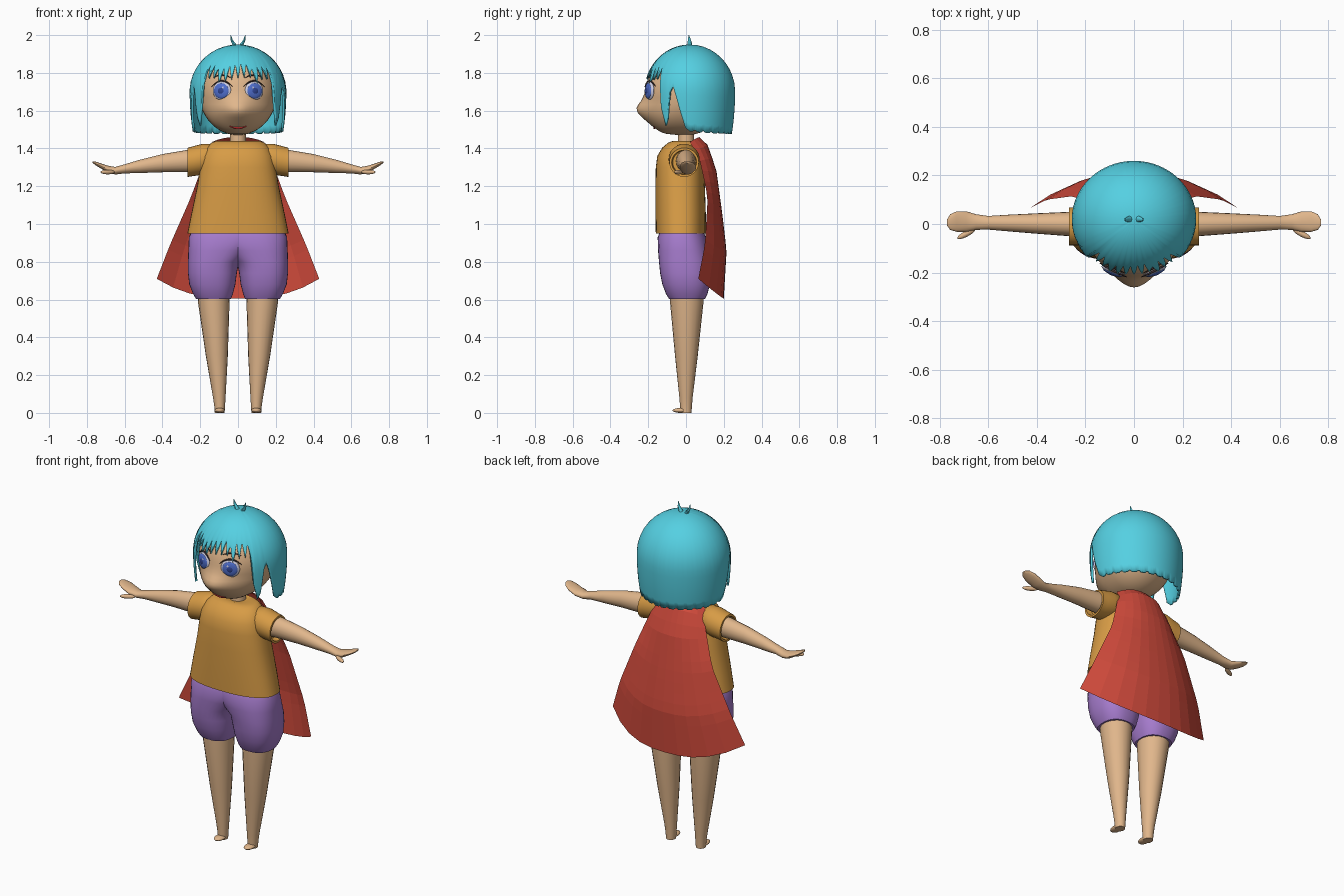
import bpy, bmesh, random
from math import sin, cos, pi, exp, sqrt, radians, copysign, acos
from mathutils import Matrix, Vector

if "Cube" in bpy.data.objects:
    bpy.data.objects.remove(bpy.data.objects["Cube"])

random.seed(4)


def mat(name, rgb):
    m = bpy.data.materials.new(name)
    m.diffuse_color = (*rgb, 1)
    m.use_nodes = True
    m.node_tree.nodes["Principled BSDF"].inputs["Base Color"].default_value = m.diffuse_color
    return m


SKIN = mat("skin", (0.75, 0.47, 0.26))
HAIR = mat("hair", (0.09, 0.63, 0.76))
SHIRT = mat("shirt", (0.68, 0.33, 0.06))
SHORTS = mat("shorts", (0.38, 0.20, 0.61))
CAPE = mat("cape", (0.64, 0.07, 0.045))
RED = mat("mouth", (0.55, 0.03, 0.03))
WHITE = mat("eye_white", (0.62, 0.62, 0.78))
BLUE = mat("iris", (0.08, 0.16, 0.62))
NAVY = mat("pupil", (0.03, 0.06, 0.30))
DARK = mat("lash", (0.05, 0.03, 0.03))


def finish(name, bm, m, mirror=False, smooth=45):
    bmesh.ops.recalc_face_normals(bm, faces=bm.faces)
    me = bpy.data.meshes.new(name)
    bm.to_mesh(me)
    bm.free()
    me.materials.append(m)
    ob = bpy.data.objects.new(name, me)
    bpy.context.collection.objects.link(ob)
    if mirror:
        ob.modifiers.new("mirror", 'MIRROR').use_mirror_merge = False
    if smooth:
        bpy.ops.object.select_all(action='DESELECT')
        ob.select_set(True)
        bpy.context.view_layer.objects.active = ob
        bpy.ops.object.shade_smooth_by_angle(angle=radians(smooth))
    return ob


def loft(name, rings, m, axis='Z', n=28, power=2.0, mirror=False):
    """rings: (centre x, y, z, radius 1, radius 2) across the given axis"""
    bm = bmesh.new()
    loops = []
    for x, y, z, r1, r2 in rings:
        loop = []
        for i in range(n):
            c, s = cos(2 * pi * i / n), sin(2 * pi * i / n)
            a = r1 * copysign(abs(c) ** (2 / power), c)
            b = r2 * copysign(abs(s) ** (2 / power), s)
            loop.append(bm.verts.new((x + a, y + b, z) if axis == 'Z' else (x, y + a, z + b)))
        loops.append(loop)
    for p, q in zip(loops, loops[1:]):
        for i in range(n):
            bm.faces.new((p[i], p[(i + 1) % n], q[(i + 1) % n], q[i]))
    bm.faces.new(loops[0])
    bm.faces.new(loops[-1])
    return finish(name, bm, m, mirror)


def ball(name, loc, scale, m, yaw=0, mirror=False):
    bm = bmesh.new()
    bmesh.ops.create_uvsphere(bm, u_segments=24, v_segments=14, radius=1)
    bm.transform(Matrix.Translation(loc) @ Matrix.Rotation(yaw, 4, 'Z') @ Matrix.Diagonal((*scale, 1)))
    return finish(name, bm, m, mirror)


def tube(name, pts, r, m):
    cu = bpy.data.curves.new(name, 'CURVE')
    cu.dimensions = '3D'
    cu.bevel_depth, cu.bevel_resolution = r, 2
    sp = cu.splines.new('POLY')
    sp.points.add(len(pts) - 1)
    for i, p in enumerate(pts):
        sp.points[i].co = (*p, 1)
        sp.points[i].radius = 0.3 + 0.7 * sin(pi * i / (len(pts) - 1))
    cu.materials.append(m)
    ob = bpy.data.objects.new(name, cu)
    bpy.context.collection.objects.link(ob)


def lerp(table, t):
    for (t0, *a), (t1, *b) in zip(table, table[1:]):
        if t <= t1:
            k = (t - t0) / (t1 - t0)
            return [p + (q - p) * k for p, q in zip(a, b)]
    return list(table[-1][1:])


# Head: sphere with a pointed nose and a forward chin
HR, HZ = (0.205, 0.215, 0.22), 1.69


def push(x, z):
    return -0.05 * exp(-(x / 0.09) ** 2 - ((z - 1.605) / 0.058) ** 2) - max(0, 1.65 - z) * 0.3


def face_y(x, z):
    return -HR[1] * sqrt(max(0, 1 - (x / HR[0]) ** 2 - ((z - HZ) / HR[2]) ** 2)) + push(x, z)


bm = bmesh.new()
bmesh.ops.create_uvsphere(bm, u_segments=56, v_segments=36, radius=1)
bm.transform(Matrix.Translation((0, 0, HZ)) @ Matrix.Diagonal((*HR, 1)))
for v in bm.verts:
    v.co.y += push(v.co.x, v.co.z) * min(1, max(0, -v.co.y / 0.06))
finish("head", bm, SKIN, smooth=80)
loft("neck", [(0, 0, 1.38, .045, .045), (0, 0, 1.52, .04, .04)], SKIN)

# Eyes, lashes and mouth laid on the face
ex, ez = 0.085, 1.705
yaw = radians(22)
out = Vector((sin(yaw), -cos(yaw), 0))
base = Vector((ex, face_y(ex, ez) + 0.004, ez))
for name, r, d, t, m in (("eye_white", .052, 0, .016, WHITE), ("iris", .042, .009, .010, BLUE),
                         ("pupil", .019, .015, .006, NAVY)):
    ball(name, base + out * d, (r, t, r * 0.97), m, yaw, True)
ball("eye_glint", base + out * .019 + Vector((-.012, 0, .016)), (.008, .004, .008), WHITE, yaw, True)
for sgn, side in ((1, "left"), (-1, "right")):
    for name, w, z0, h, r in (("lash", .055, 1.727, .030, .005), ("brow", .045, 1.775, .014, .004)):
        pts = [(ex + w * k / 6, z0 + h * (1 - (k / 6) ** 2)) for k in range(-6, 7)]
        tube(f"{side}_{name}", [(sgn * x, face_y(x, z) - .008, z) for x, z in pts], r, DARK)
pts = [(.045 * k / 6, 1.508 + .010 * (k / 6) ** 2) for k in range(-6, 7)]
tube("mouth", [(x, face_y(x, z) - .001, z) for x, z in pts], .006, RED)

# Hair: dome whose lower edge makes bangs, side locks, ear gaps and the bob
EDGE = [(48, 1.74), (50, 1.62), (56, 1.52), (60, 1.56), (64, 1.70), (68, 1.73), (72, 1.68),
        (78, 1.59), (84, 1.51), (90, 1.49), (120, 1.48), (180, 1.475)]
N, ROWS = 180, 16
tips = [random.uniform(-0.02, 0.02) for _ in range(60)]


def hair_edge(deg):
    a = abs(deg)
    if a < 48:
        k = int((deg + 180) // 8)
        f = abs(((deg + 180) % 8) / 4 - 1)
        return 1.762 + tips[k] + 0.075 * f
    return lerp(EDGE, a)[0] + (0.008 * (int(a) % 12 < 4) if a > 88 else 0)


bm = bmesh.new()
pole = bm.verts.new((0, 0.02, 1.95))
cols = []
for i in range(N):
    deg = -180 + 360 * i / N
    ph, zb = radians(deg), hair_edge(deg)
    end = acos((zb - 1.70) / 0.25) if zb > 1.70 else pi / 2 + (1.70 - zb) / 0.25
    col = []
    for j in range(1, ROWS + 1):
        a = end * j / ROWS
        low = max(0, a - pi / 2)
        r = sin(a) if a < pi / 2 else 1 - 0.09 * low ** 2
        z = 1.70 + 0.25 * cos(a) if a < pi / 2 else 1.70 - 0.25 * low
        col.append(bm.verts.new((0.256 * r * sin(ph), 0.02 - 0.24 * r * cos(ph), z)))
    cols.append(col)
for i in range(N):
    p, q = cols[i], cols[(i + 1) % N]
    bm.faces.new((pole, p[0], q[0]))
    for j in range(ROWS - 1):
        bm.faces.new((p[j], p[j + 1], q[j + 1], q[j]))
hair = finish("hair", bm, HAIR, smooth=60)
sol = hair.modifiers.new("thickness", 'SOLIDIFY')
sol.thickness, sol.offset = 0.012, -1
loft("hair_tuft", [(.012, .02, 1.935, .014, .014), (.022, .02, 1.955, .010, .012),
                   (.034, .018, 1.975, .006, .008), (.038, .015, 2.0, .001, .001)], HAIR, n=8, mirror=True)

# Shirt body and sleeves
body = [(.95, .24, -.14, .085), (.95, .268, -.16, .105), (1.05, .248, -.162, .105), (1.2, .216, -.162, .10),
        (1.3, .20, -.16, .095), (1.36, .187, -.152, .085), (1.405, .165, -.125, .07),
        (1.43, .14, -.095, .06), (1.44, .115, -.07, .05), (1.435, .06, -.05, .045)]
loft("shirt", [(0, (f + b) / 2, z, w, (b - f) / 2) for z, w, f, b in body], SHIRT, n=40, power=2.4)
loft("sleeve", [(.10, -.01, 1.35, .05, .05), (.14, -.01, 1.35, .075, .075), (.19, -.01, 1.342, .082, .082),
                (.235, -.01, 1.333, .078, .079), (.268, -.01, 1.326, .078, .077),
                (.268, -.01, 1.326, .066, .065), (.235, -.01, 1.326, .06, .06)], SHIRT, 'X', mirror=True)

# Arms with mitten hands
loft("arm", [(.2, 0, 1.335, .055, .06), (.27, 0, 1.333, .05, .059), (.40, .002, 1.322, .042, .048),
             (.52, .004, 1.305, .034, .035), (.60, .005, 1.292, .028, .024), (.65, .008, 1.282, .032, .02),
             (.69, .01, 1.291, .042, .018), (.73, .01, 1.309, .042, .013), (.757, .008, 1.322, .032, .009),
             (.77, .006, 1.328, .012, .004)], SKIN, 'X', 20, mirror=True)
ball("thumb", (.69, -.04, 1.275), (.042, .012, .012), SKIN, radians(-28), True)

# Shorts: overlapping puffed legs
puff = [(.965, -.15, .245, -.135, .09), (.93, -.14, .26, -.15, .105), (.86, -.07, .263, -.148, .118),
        (.80, -.005, .265, -.143, .126), (.74, .006, .265, -.137, .13), (.68, .014, .258, -.125, .126),
        (.63, .027, .238, -.106, .114), (.603, .037, .222, -.09, .10), (.605, .055, .2, -.07, .08)]
loft("shorts", [((a + b) / 2, (f + k) / 2, z, (b - a) / 2, (k - f) / 2) for z, a, b, f, k in puff],
     SHORTS, n=36, power=2.4, mirror=True)

# Legs and feet
loft("leg", [(.131, .005, .68, .088, .09), (.128, .004, .58, .083, .088), (.112, .002, .3, .058, .06),
             (.099, 0, .08, .033, .035), (.097, 0, .03, .028, .031), (.097, 0, .0, .026, .029)],
     SKIN, n=20, mirror=True)
ball("foot", (.097, -.028, .013), (.027, .043, .013), SKIN, 0, True)

# Cape: flat-faceted sheet swept from the collar to a flared hem
MID = [(0, .07, 1.46), (.06, .11, 1.43), (.2, .16, 1.29), (.45, .19, 1.07), (.7, .215, .86), (1, .2, .605)]
RIM = [(0, .135, .02, 1.435), (.15, .18, .075, 1.33), (.4, .25, .115, 1.14), (.75, .36, .10, .89), (1, .43, .065, .71)]
bm = bmesh.new()
rows = []
for j in range(15):
    (yc, zc), (xe, ye, ze) = lerp(MID, j / 14), lerp(RIM, j / 14)
    rows.append([bm.verts.new((xe * s, yc + (ye - yc) * abs(s) ** 2.4, zc + (ze - zc) * abs(s) ** 2.6))
                 for s in [k / 5 for k in range(-5, 6)]])
for p, q in zip(rows, rows[1:]):
    for k in range(10):
        bm.faces.new((p[k], p[k + 1], q[k + 1], q[k]))
finish("cape", bm, CAPE, smooth=0)
